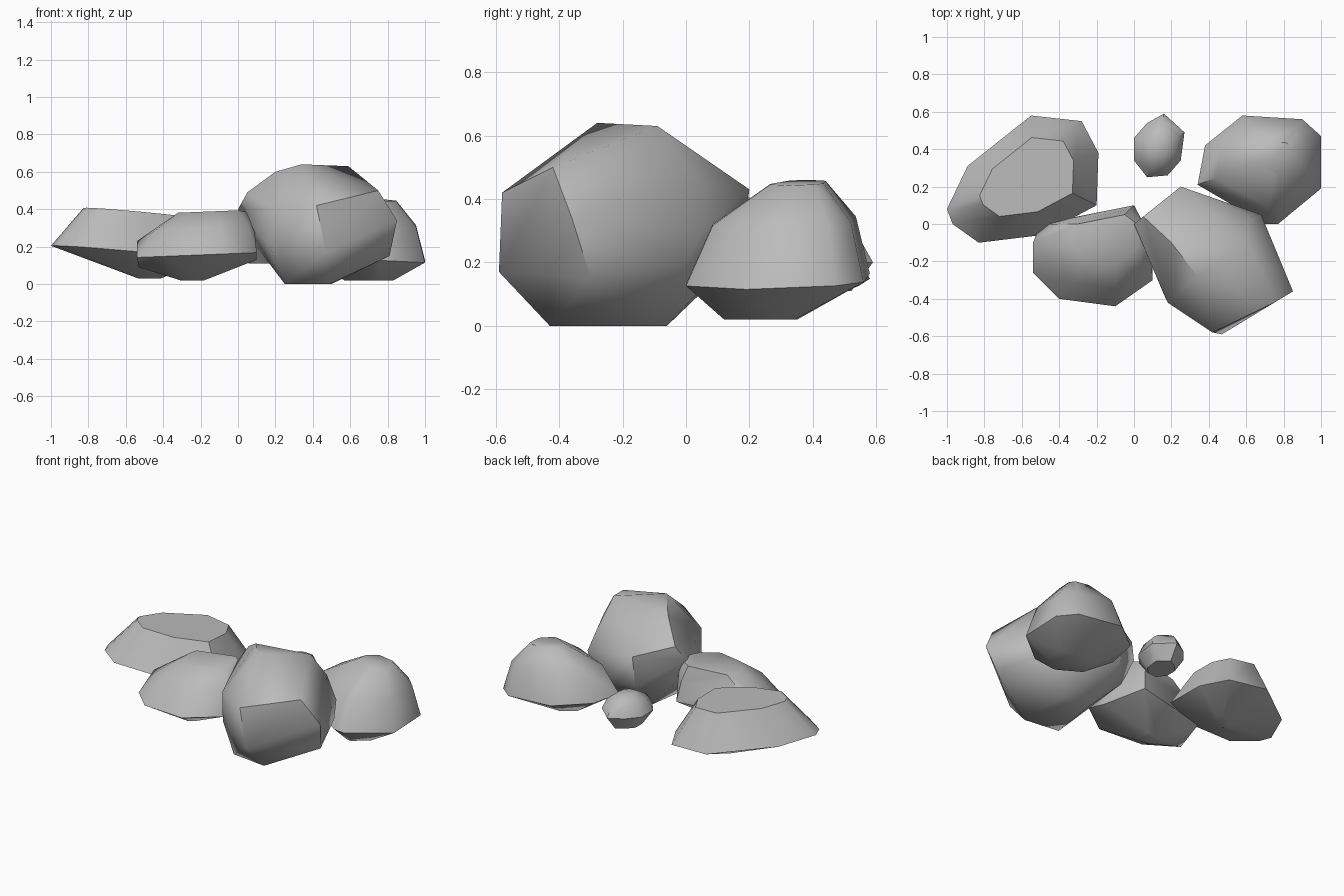
import bpy
import bmesh
import math
from mathutils import Vector

# Remove the default object
default_cube = bpy.data.objects.get("Cube")
if default_cube:
    bpy.data.objects.remove(default_cube, do_unlink=True)

# One plain stone colour
stone_grey = bpy.data.materials.new("stone_grey")
stone_grey.use_nodes = True
colour = (0.5, 0.5, 0.5, 1)
stone_grey.diffuse_color = colour
shader = stone_grey.node_tree.nodes["Principled BSDF"]
shader.inputs["Base Color"].default_value = colour


def make_rock(name, corners):
    """Chiselled boulder: the convex skin around its corner points."""
    bm = bmesh.new()
    for corner in corners:
        bm.verts.new(corner)
    hull = bmesh.ops.convex_hull(bm, input=bm.verts[:])
    loose = {item for item in hull["geom_interior"] + hull["geom_unused"]
             if isinstance(item, bmesh.types.BMVert)}
    bmesh.ops.delete(bm, geom=list(loose), context="VERTS")

    # Merge flat triangles into broad facets
    bmesh.ops.dissolve_limit(bm, angle_limit=math.radians(3),
                             verts=bm.verts[:], edges=bm.edges[:])
    bmesh.ops.recalc_face_normals(bm, faces=bm.faces[:])
    mesh = bpy.data.meshes.new(name)
    bm.to_mesh(mesh)
    bm.free()
    mesh.materials.append(stone_grey)
    rock = bpy.data.objects.new(name, mesh)
    bpy.context.collection.objects.link(rock)

    # Soft shading that keeps the strong edges
    bpy.ops.object.select_all(action="DESELECT")
    rock.select_set(True)
    bpy.context.view_layer.objects.active = rock
    bpy.ops.object.shade_smooth_by_angle(angle=math.radians(48))


def domed(outline, waist, crown, crown_size, foot, foot_size, lean=(0, 0)):
    """Waist outline that shrinks to a rounded crown above and a foot below.

    lean tips the waist and the crown along x and y.
    """
    crown, foot, slope = Vector(crown), Vector(foot), Vector(lean)
    corners = []
    for x, y in outline:
        rim = Vector((x, y, waist))
        shoulder = crown.lerp(rim, 0.78)
        shoulder.z = waist + (crown.z - waist) * 0.6
        top = crown.lerp(rim, crown_size)
        top.z = crown.z
        base = foot.lerp(rim, foot_size)
        base.z = foot.z
        for corner in (rim, shoulder, top):
            corner.z += slope.dot((corner - crown).xy)
        corners += [rim, shoulder, top, base]
    return corners


# Large boulder with two broad cut faces towards the front left
crown_corners = [(0.34, -0.28, 0.64), (0.59, -0.09, 0.63), (0.2, -0.1, 0.6),
                 (0.05, 0.04, 0.49), (0.25, 0.2, 0.43), (0.62, 0.04, 0.45)]
cut_corners = [(0.42, -0.58, 0.42), (0.75, -0.42, 0.5), (0.85, -0.36, 0.34),
               (0.81, -0.3, 0.15), (0.47, -0.59, 0.17), (0.68, 0.05, 0.3),
               (0.7, 0, 0.2)]
side_corners = [(0, 0, 0.4), (0.18, -0.42, 0.4), (0.17, -0.4, 0.2),
                (0.1, 0, 0.2), (0.25, 0.17, 0.22), (0.55, 0.07, 0.14)]
foot_corners = [(0.25, -0.4, 0), (0.49, -0.43, 0), (0.5, -0.06, 0),
                (0.3, -0.06, 0)]
make_rock("large_boulder",
          crown_corners + cut_corners + side_corners + foot_corners)

# Rounded boulder behind it
make_rock("back_left_boulder", domed(
    outline=[(0.34, 0.21), (0.38, 0.42), (0.58, 0.58), (0.9, 0.56),
             (1, 0.47), (1, 0.19), (0.77, 0), (0.7, 0)],
    waist=0.14, crown=(0.78, 0.38, 0.45), crown_size=0.3,
    foot=(0.72, 0.2, 0.02), foot_size=0.4, lean=(-0.08, 0.04)))

# Low boulder at the front, blunt at both ends
blunt_ends = [(-0.54, -0.1, 0.23), (-0.53, -0.2, 0.09),
              (0.08, -0.05, 0.38), (0.1, -0.15, 0.13)]
make_rock("front_boulder", blunt_ends + domed(
    outline=[(-0.54, -0.26), (-0.53, -0.1), (-0.5, 0), (0, 0.1),
             (0.1, -0.3), (-0.1, -0.44), (-0.4, -0.4)],
    waist=0.16, crown=(-0.1, 0, 0.39), crown_size=0.5,
    foot=(-0.25, -0.15, 0.02), foot_size=0.2, lean=(0.04, 0)))

# Long flat boulder at the back
make_rock("back_right_boulder", domed(
    outline=[(-1, 0.08), (-0.97, 0), (-0.83, -0.1), (-0.5, -0.06),
             (-0.2, 0.1), (-0.19, 0.38), (-0.28, 0.55), (-0.55, 0.58),
             (-0.89, 0.31)],
    waist=0.16, crown=(-0.54, 0.27, 0.38), crown_size=0.62,
    foot=(-0.45, 0.27, 0.03), foot_size=0.15, lean=(-0.08, -0.04)))

# Small stone in the gap
make_rock("small_stone", domed(
    outline=[(0, 0.46), (0, 0.34), (0.07, 0.25), (0.18, 0.26),
             (0.25, 0.34), (0.27, 0.49), (0.16, 0.59), (0.07, 0.54)],
    waist=0.2, crown=(0.14, 0.42, 0.31), crown_size=0.35,
    foot=(0.14, 0.42, 0.11), foot_size=0.6))
